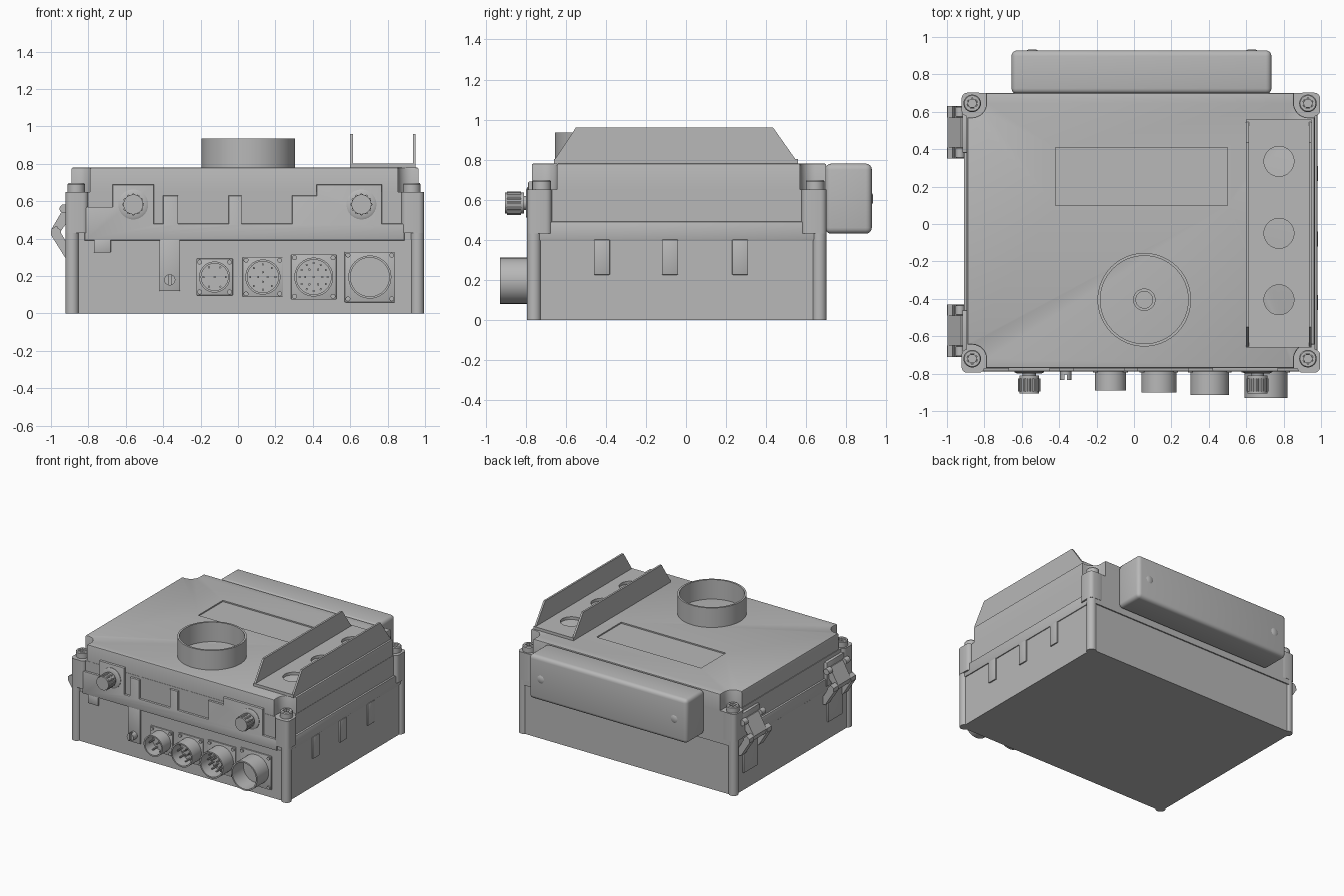
import bpy, bmesh, math
from mathutils import Vector

if "Cube" in bpy.data.objects:
    bpy.data.objects.remove(bpy.data.objects["Cube"], do_unlink=True)

grey = bpy.data.materials.new("housing_grey")
grey.use_nodes = True
GREY = (0.48, 0.48, 0.48, 1)
grey.diffuse_color = GREY
grey.node_tree.nodes["Principled BSDF"].inputs["Base Color"].default_value = GREY
parts = []
FRONT, UP, BACK = (0, -1, 0), (0, 0, 1), (0, 1, 0)


def finish(name, bm):
    bmesh.ops.recalc_face_normals(bm, faces=bm.faces[:])
    mesh = bpy.data.meshes.new(name)
    bm.to_mesh(mesh)
    bm.free()
    mesh.materials.append(grey)
    obj = bpy.data.objects.new(name, mesh)
    bpy.context.collection.objects.link(obj)
    parts.append(obj)
    return obj


def box(name, lo, hi, bevel=0, only_vertical=False, segments=2):
    bm = bmesh.new()
    bmesh.ops.create_cube(bm, size=1)
    for v in bm.verts:
        v.co = [hi[i] if v.co[i] > 0 else lo[i] for i in range(3)]
    if bevel:
        edges = [e for e in bm.edges if not only_vertical
                 or abs(e.verts[0].co.z - e.verts[1].co.z) > 1e-4]
        bmesh.ops.bevel(bm, geom=edges, offset=bevel, segments=segments,
                        profile=0.5, affect='EDGES')
    return finish(name, bm)


def prism(name, pts, axis, a, b, bevel=0):
    place = {'x': lambda u, v, h: (h, u, v), 'y': lambda u, v, h: (u, h, v),
             'z': lambda u, v, h: (u, v, h)}[axis]
    bm = bmesh.new()
    ends = [[bm.verts.new(place(u, v, h)) for u, v in pts] for h in (a, b)]
    caps = [bm.faces.new(ring) for ring in ends]
    for i in range(len(pts)):
        j = (i + 1) % len(pts)
        bm.faces.new((ends[0][i], ends[0][j], ends[1][j], ends[1][i]))
    if bevel:
        bmesh.ops.recalc_face_normals(bm, faces=bm.faces[:])
        bmesh.ops.bevel(bm, geom=list(caps[1].edges), offset=bevel, segments=2,
                        profile=0.5, affect='EDGES')
    return finish(name, bm)


def lathe(name, origin, axis, profile, n=40):
    """Turn (radius, height) points around an axis through origin."""
    turn = Vector(axis).to_track_quat('Z', 'Y')
    bm = bmesh.new()
    rings = []
    for r, h in profile:
        rings.append([bm.verts.new(Vector(origin) + turn @ Vector(
            (r * math.cos(k * math.tau / n), r * math.sin(k * math.tau / n), h)))
            for k in range(n)])
    for low, high in zip(rings, rings[1:]):
        for k in range(n):
            m = (k + 1) % n
            bm.faces.new((low[k], low[m], high[m], high[k]))
    bmesh.ops.remove_doubles(bm, verts=bm.verts[:], dist=1e-5)
    return finish(name, bm)


def rod(name, origin, axis, r, length, n=24):
    return lathe(name, origin, axis, [(0, 0), (r, 0), (r, length), (0, length)], n)


def cut(obj, cutter):
    mod = obj.modifiers.new("cut", 'BOOLEAN')
    mod.operation, mod.solver, mod.object = 'DIFFERENCE', 'EXACT', cutter
    bpy.context.view_layer.objects.active = obj
    bpy.ops.object.modifier_apply(modifier=mod.name)
    parts.remove(cutter)
    bpy.data.objects.remove(cutter, do_unlink=True)


# Lower case and lid
box("base_case", (-0.905, -0.775, 0), (0.975, 0.69, 0.395))
box("lid_lower", (-0.895, -0.772, 0.39), (0.967, 0.7, 0.65))
box("lid_rim", (-0.91, -0.74, 0.395), (0.982, 0.65, 0.49), 0.008)

# Upper lid with scooped corners around the screws
screws = [(0.93, 0.645), (-0.865, 0.645), (-0.865, -0.72), (0.93, -0.72)]
outline = []
for idx, (cx, cy) in enumerate(screws):
    sx, sy = (1 if cx > 0 else -1), (1 if cy > 0 else -1)
    ex, ey = (0.965 if sx > 0 else -0.89), (0.7 if sy > 0 else -0.77)
    corner = [(ex, cy - sy * 0.075)]
    for k in range(9):
        a = k * math.pi / 16
        corner.append((cx - sx * 0.075 * math.sin(a), cy - sy * 0.075 * math.cos(a)))
    corner.append((cx - sx * 0.075, ey))
    outline += corner if idx % 2 == 0 else corner[::-1]
lid = prism("lid_upper", outline, 'z', 0.645, 0.78, 0.008)
cut(lid, box("label_cutter", (-0.42, 0.1, 0.77), (0.5, 0.41, 0.9)))

# Corner posts, blocks and socket screws
for cx, cy in screws:
    sx, sy = (1 if cx > 0 else -1), (1 if cy > 0 else -1)
    ox, oy = (0.995 if sx > 0 else -0.922), (0.702 if sy > 0 else -0.795)
    rod("corner_post", (ox - sx * 0.036, oy - sy * 0.036, 0), UP, 0.036, 0.44)
    xs, ys = sorted((ox, ox - sx * 0.122)), sorted((oy, oy - sy * 0.125))
    box("corner_block", (xs[0], ys[0], 0.43), (xs[1], ys[1], 0.65), 0.03, True, 4)
    lathe("corner_screw", (cx, cy, 0.64), UP,
          [(0, 0), (0.047, 0), (0.047, 0.05), (0.042, 0.057), (0.028, 0.057),
           (0.028, 0.03), (0, 0.03)], 24)
    lathe("screw_socket", (cx, cy, 0.65), UP,
          [(0.03, 0), (0.03, 0.047), (0.024, 0.047), (0.024, 0), (0.03, 0)], 6)

# Stepped raised panel across the lid front
steps = [(-0.82, 0.57), (-0.67, 0.57), (-0.67, 0.69), (-0.45, 0.69), (-0.45, 0.48),
         (-0.4, 0.48), (-0.4, 0.63), (-0.32, 0.63), (-0.32, 0.48), (-0.05, 0.48),
         (-0.05, 0.63), (0.02, 0.63), (0.02, 0.48), (0.29, 0.48), (0.29, 0.63),
         (0.42, 0.63), (0.42, 0.69), (0.77, 0.69), (0.77, 0.48), (0.89, 0.48),
         (0.89, 0.39), (-0.82, 0.39)]
prism("front_step_panel", steps, 'y', -0.765, -0.788, 0.006)

# Hanging tabs
box("front_small_tab", (-0.77, -0.787, 0.325), (-0.68, -0.77, 0.395), 0.004)
box("front_long_tab", (-0.42, -0.787, 0.12), (-0.31, -0.77, 0.395), 0.004)
for y in (-0.42, -0.08, 0.27):
    box("side_tab", (0.97, y - 0.04, 0.225), (0.985, y + 0.04, 0.4), 0.004)

# Slotted stud on the long tab
stud = rod("slotted_stud", (-0.365, -0.78, 0.18), FRONT, 0.03, 0.055)
cut(stud, box("slot_cutter", (-0.372, -0.86, 0.1), (-0.358, -0.805, 0.26)))

# Front sockets: centre x, half flange, tube radius, front y, pin rings
sockets = [(-0.125, 0.098, 0.083, -0.89, (1, 6)), (0.133, 0.108, 0.094, -0.9, (4, 8)),
           (0.405, 0.121, 0.104, -0.915, (1, 6, 12)), (0.705, 0.135, 0.115, -0.93, ())]
for x, half, r, y, rings in sockets:
    z, reach = 0.195, -0.775 - y
    box("socket_flange", (x - half, -0.785, z - half), (x + half, -0.77, z + half), 0.004)
    lathe("socket_tube", (x, -0.775, z), FRONT,
          [(0, 0), (r, 0), (r, reach), (r - 0.011, reach), (r - 0.011, 0.016), (0, 0.016)])
    for sx in (-1, 1):
        for sz in (-1, 1):
            d = half - 0.018
            rod("flange_screw", (x + sx * d, -0.78, z + sz * d), FRONT, 0.013, 0.015, 16)
    for i, count in enumerate(rings):
        pr = 0 if count == 1 else r * 0.72 * (i + 0.6) / (len(rings) - 0.4)
        for k in range(count):
            a = k * math.tau / count
            rod("contact_pin", (x + pr * math.cos(a), -0.78, z + pr * math.sin(a)),
                FRONT, 0.006, 0.07, 8)

# Fluted knobs on the lid front
for x in (-0.56, 0.66):
    z = 0.583
    lathe("knob_collar", (x, -0.78, z), FRONT,
          [(0, 0), (0.08, 0), (0.08, 0.012), (0.068, 0.018), (0.035, 0.018),
           (0.035, 0.035), (0, 0.035)])
    rod("knob", (x, -0.81, z), FRONT, 0.053, 0.095, 32)
    for k in range(12):
        a = k * math.tau / 12
        rod("knob_flute", (x + 0.05 * math.cos(a), -0.825, z + 0.05 * math.sin(a)),
            FRONT, 0.009, 0.07, 8)

# Open ring on the lid
lathe("top_ring", (0.055, -0.405, 0.775), UP,
      [(0.25, 0), (0.25, 0.16), (0.235, 0.16), (0.235, 0), (0.25, 0)], 64)
lathe("ring_floor_hub", (0.055, -0.405, 0.775), UP,
      [(0.06, 0), (0.06, 0.015), (0.045, 0.015), (0.045, 0), (0.06, 0)], 32)

# U-shaped bracket with three holes
plate = box("bracket_plate", (0.6, -0.66, 0.778), (0.95, 0.56, 0.802))
for y in (0.335, -0.05, -0.405):
    cut(plate, rod("hole_cutter", (0.775, y, 0.7), UP, 0.08, 0.2, 40))
wing = [(-0.66, 0.78), (-0.655, 0.802), (-0.55, 0.96), (0.435, 0.96), (0.555, 0.79), (0.56, 0.78)]
for x in (0.6, 0.935):
    prism("bracket_wing", wing, 'x', x, x + 0.015)

# Rounded box on the back with two screws
box("rear_box", (-0.655, 0.695, 0.43), (0.735, 0.928, 0.78), 0.03, False, 4)
for x in (-0.545, 0.63):
    lathe("rear_screw", (x, 0.92, 0.605), BACK,
          [(0, 0), (0.03, 0), (0.03, 0.008), (0.018, 0.014), (0, 0.014)], 24)

# Toggle latches on the right side
hook = [(-0.905, 0.575), (-0.925, 0.575), (-0.998, 0.45), (-0.985, 0.41), (-0.955, 0.43), (-0.905, 0.5)]
lever = [(-0.905, 0.3), (-0.925, 0.3), (-1, 0.42), (-0.998, 0.45), (-0.97, 0.47), (-0.905, 0.36)]
for y in (0.49, -0.57):
    box("latch_lid_mount", (-0.918, y - 0.11, 0.43), (-0.885, y + 0.11, 0.62), 0.005)
    box("latch_base_mount", (-0.918, y - 0.09, 0.14), (-0.895, y + 0.09, 0.37), 0.005)
    prism("latch_hook", hook, 'y', y - 0.08, y + 0.08)
    for s in (-1, 1):
        a, b = sorted((y + s * 0.08, y + s * 0.14))
        prism("latch_lever", lever, 'y', a, b)
        rod("latch_roller", (-0.93, a + 0.005, 0.56), BACK, 0.024, b - a - 0.01)
    rod("latch_pin", (-0.965, y - 0.138, 0.435), BACK, 0.02, 0.276)

# Smooth round surfaces, keep edges sharp
bpy.ops.object.select_all(action='DESELECT')
for obj in parts:
    obj.select_set(True)
bpy.context.view_layer.objects.active = parts[0]
bpy.ops.object.shade_smooth_by_angle(angle=math.radians(35))
